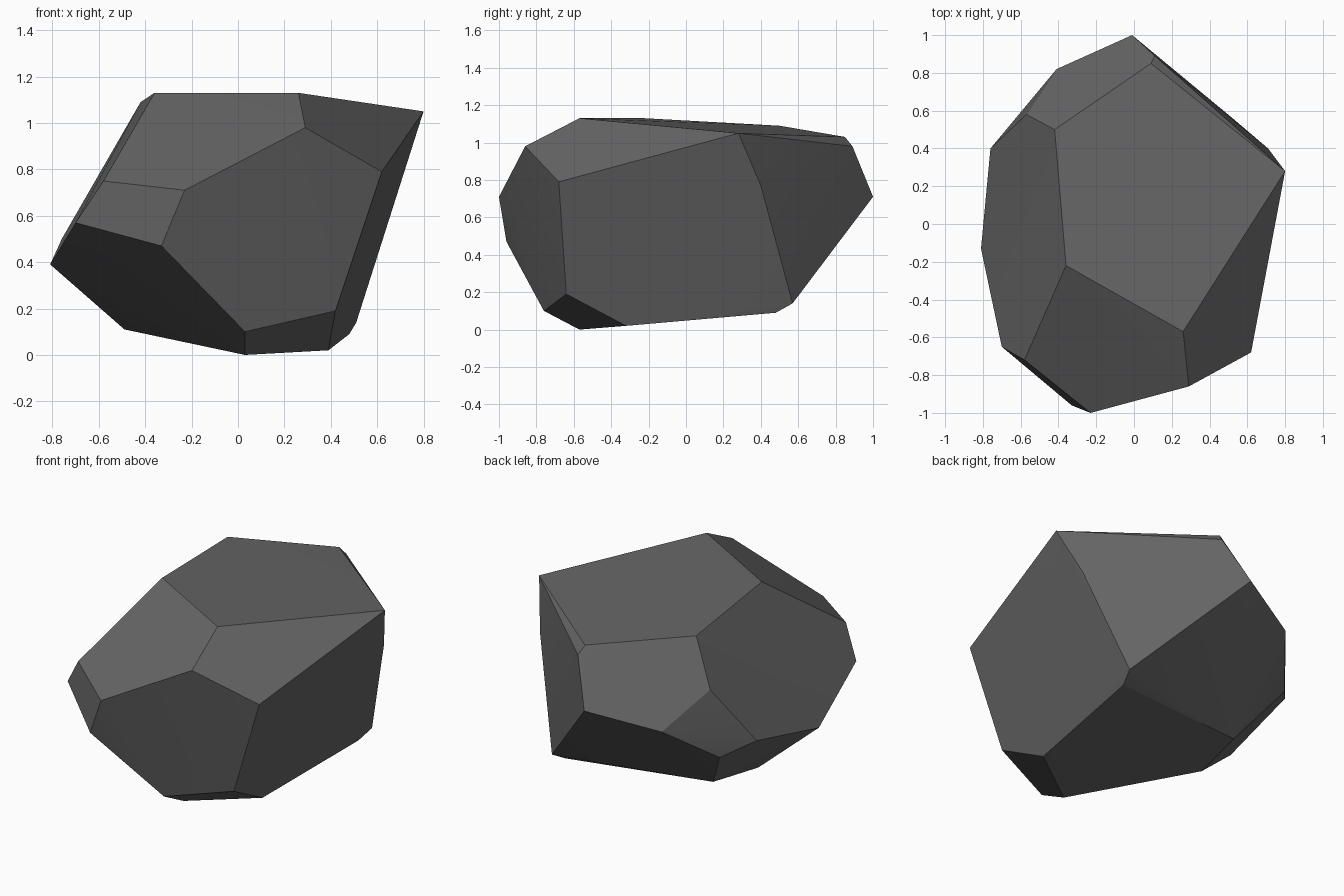
import bpy, bmesh, math

cube = bpy.data.objects.get("Cube")
if cube:
    bpy.data.objects.remove(cube, do_unlink=True)

# Stone material
stone = bpy.data.materials.new("dark_grey_stone")
stone.use_nodes = True
colour = (0.13, 0.13, 0.13, 1)
stone.diffuse_color = colour
bsdf = next(n for n in stone.node_tree.nodes if n.type == "BSDF_PRINCIPLED")
bsdf.inputs["Base Color"].default_value = colour

# Corners of the boulder, grouped by the region they bound
top_corners = [
    (0.80, 0.28, 1.05), (0.26, -0.57, 1.13), (-0.36, -0.22, 1.13),
    (-0.42, 0.50, 1.09), (0.09, 0.85, 1.03), (0.11, 0.89, 0.98),
]
front_corners = [
    (0.62, -0.68, 0.79), (0.29, -0.86, 0.98), (-0.23, -1.00, 0.71),
    (-0.33, -0.96, 0.47), (-0.58, -0.72, 0.75), (-0.70, -0.65, 0.57),
]
back_corners = [
    (-0.01, 1.00, 0.71), (-0.41, 0.82, 0.62), (-0.57, 0.58, 0.83),
    (-0.76, 0.40, 0.50), (-0.62, 0.56, 0.42), (-0.81, -0.13, 0.39),
    (0.71, 0.40, 0.77),
]
base_corners = [
    (0.03, -0.76, 0.10), (0.42, -0.64, 0.19), (0.03, -0.57, 0.0),
    (0.39, -0.32, 0.02), (0.51, 0.57, 0.14), (0.48, 0.48, 0.09),
    (-0.49, 0.0, 0.11), (-0.43, 0.35, 0.14),
]

# Wrap the corners in a convex shell and merge the nearly flat facets
bm = bmesh.new()
for corner in top_corners + front_corners + back_corners + base_corners:
    bm.verts.new(corner)
bmesh.ops.convex_hull(bm, input=bm.verts[:])
loose = [v for v in bm.verts if not v.link_faces]
bmesh.ops.delete(bm, geom=loose, context="VERTS")
bmesh.ops.dissolve_limit(bm, angle_limit=math.radians(2),
                         verts=bm.verts[:], edges=bm.edges[:])
bmesh.ops.recalc_face_normals(bm, faces=bm.faces[:])

mesh = bpy.data.meshes.new("boulder")
bm.to_mesh(mesh)
bm.free()
mesh.materials.append(stone)
boulder = bpy.data.objects.new("boulder", mesh)
bpy.context.collection.objects.link(boulder)

# Soften the slight bends while keeping the broken edges crisp
bpy.context.view_layer.objects.active = boulder
boulder.select_set(True)
bpy.ops.object.shade_smooth_by_angle(angle=math.radians(18))
